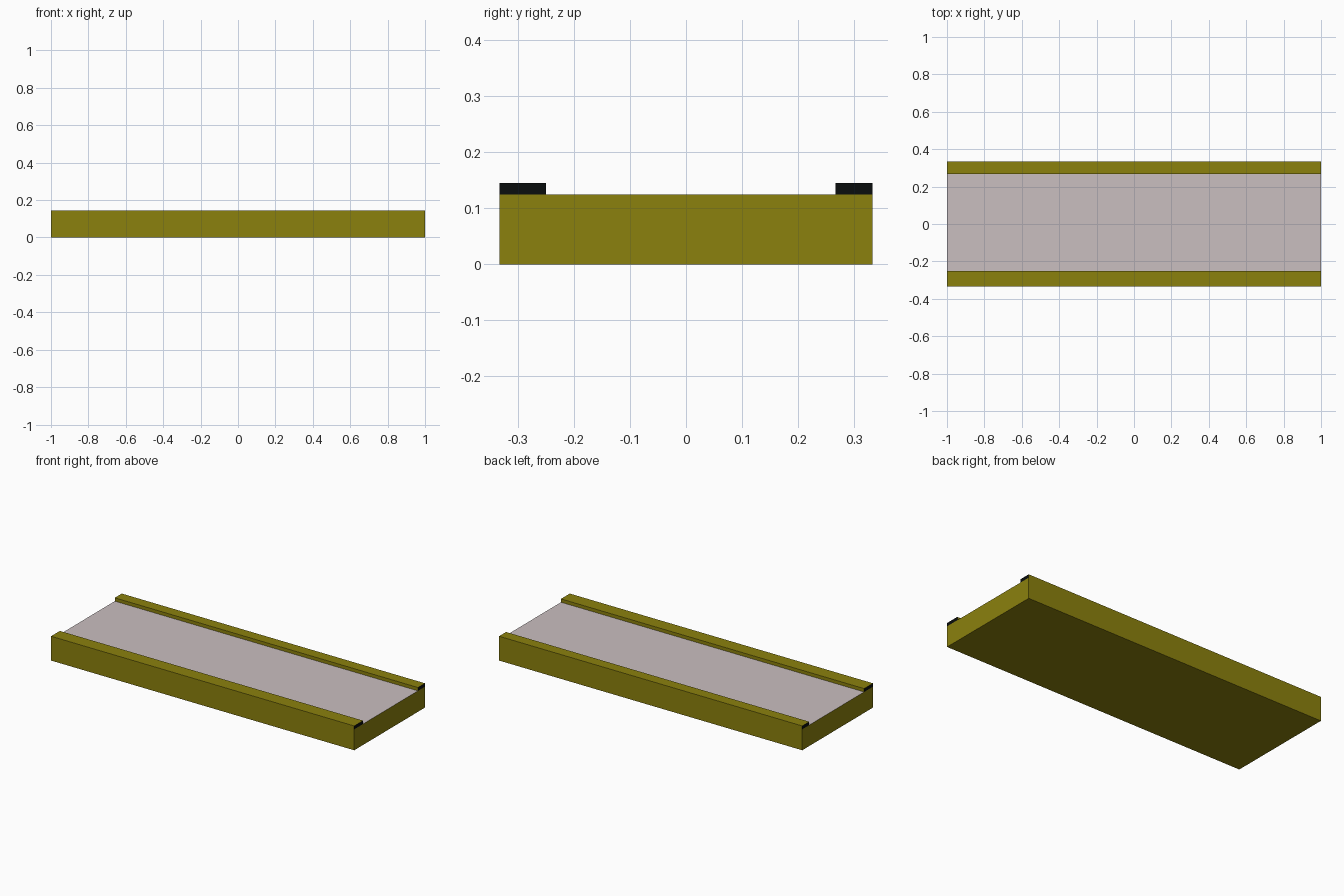
import bpy
import bmesh
from mathutils import Vector

cube = bpy.data.objects.get("Cube")
if cube:
    bpy.data.objects.remove(cube, do_unlink=True)


def make_material(name, rgb):
    mat = bpy.data.materials.new(name)
    mat.use_nodes = True
    color = (*rgb, 1.0)
    mat.diffuse_color = color
    bsdf = next(n for n in mat.node_tree.nodes if n.type == "BSDF_PRINCIPLED")
    bsdf.inputs["Base Color"].default_value = color
    return mat


olive = make_material("olive", (0.26, 0.22, 0.004))
pale_grey = make_material("pale_pinkish_grey", (0.59, 0.52, 0.53))
black = make_material("black", (0.003, 0.004, 0.004))


def make_box(name, low, high, accent, is_accent):
    """Olive box whose faces take the accent colour where the rule on the normal holds."""
    low, high = Vector(low), Vector(high)
    bm = bmesh.new()
    bmesh.ops.create_cube(bm, size=1)
    for v in bm.verts:
        v.co = (low + high) / 2 + v.co * (high - low)
    bm.normal_update()
    for face in bm.faces:
        face.material_index = int(is_accent(face.normal))
    mesh = bpy.data.meshes.new(name)
    bm.to_mesh(mesh)
    bm.free()
    mesh.materials.append(olive)
    mesh.materials.append(accent)
    obj = bpy.data.objects.new(name, mesh)
    bpy.context.collection.objects.link(obj)
    return obj


HALF_WIDTH = 0.333
DECK = 0.125
TOP = 0.145

# Slab with a pale walking surface
make_box("deck_slab", (-1, -HALF_WIDTH, 0), (1, HALF_WIDTH, DECK),
         pale_grey, lambda n: n.z > 0.5)

# Raised kerbs with black ends, the front one wider
for name, y0, y1 in (("front_kerb", -HALF_WIDTH, -0.25),
                     ("back_kerb", 0.267, HALF_WIDTH)):
    make_box(name, (-1, y0, DECK), (1, y1, TOP),
             black, lambda n: abs(n.x) > 0.5)
